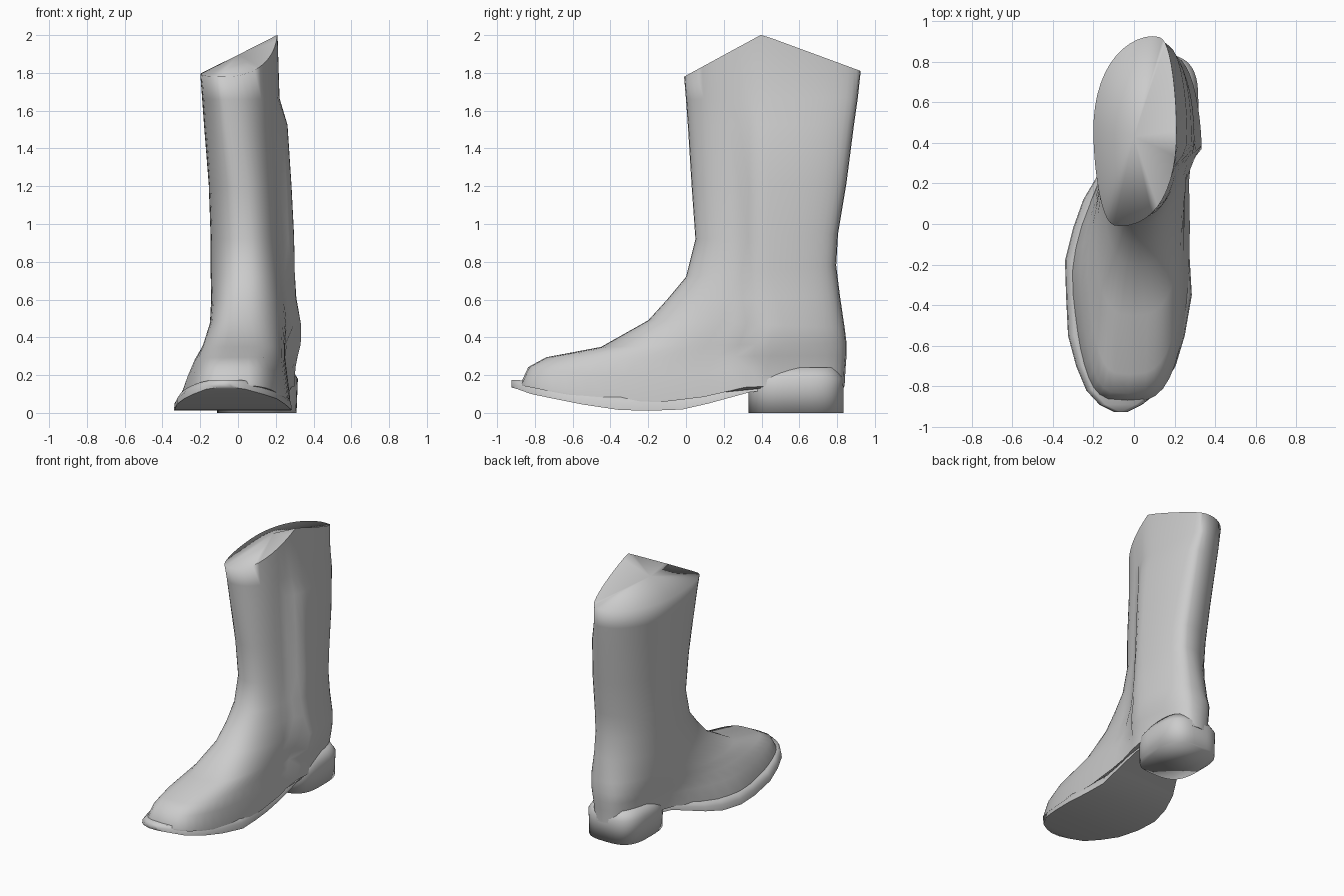
import bpy, bmesh
from math import sin, cos, pi, radians

cube = bpy.data.objects.get("Cube")
if cube:
    bpy.data.objects.remove(cube, do_unlink=True)

grey = bpy.data.materials.new("leather_grey")
grey.use_nodes = True
grey.diffuse_color = (0.6, 0.6, 0.6, 1)
grey.node_tree.nodes["Principled BSDF"].inputs["Base Color"].default_value = (0.6, 0.6, 0.6, 1)


def ramp(v, a, b):
    t = min(1, max(0, (v - a) / (b - a)))
    return t * t * (3 - 2 * t)


def mix(a, b, t):
    return a + (b - a) * t


def interp(table, y):
    """Linear lookup in (y, value) pairs."""
    for (y0, v0), (y1, v1) in zip(table, table[1:]):
        if y <= y1:
            return mix(v0, v1, max(0, (y - y0) / (y1 - y0)))
    return table[-1][1]


def loft(name, rings, angle, apex=None):
    """Skin closed rings; the first end may close on an apex point."""
    bm = bmesh.new()
    loops = [[bm.verts.new(p) for p in ring] for ring in rings]
    n = len(loops[0])
    for a, b in zip(loops, loops[1:]):
        for i in range(n):
            j = (i + 1) % n
            bm.faces.new((a[i], a[j], b[j], b[i]))
    if apex:
        tip = bm.verts.new(apex)
        for i in range(n):
            bm.faces.new((tip, loops[0][(i + 1) % n], loops[0][i]))
    else:
        bm.faces.new(loops[0])
    bm.faces.new(loops[-1])
    bmesh.ops.recalc_face_normals(bm, faces=bm.faces)
    mesh = bpy.data.meshes.new(name)
    bm.to_mesh(mesh)
    bm.free()
    mesh.materials.append(grey)
    obj = bpy.data.objects.new(name, mesh)
    bpy.context.collection.objects.link(obj)
    bpy.ops.object.select_all(action='DESELECT')
    obj.select_set(True)
    bpy.context.view_layer.objects.active = obj
    bpy.ops.object.shade_smooth_by_angle(angle=radians(angle))
    return obj


# Boot upper: front y,z; back y,z; -x limits front/back; +x limits front/back; end centres
LEVELS = [
    (-.01, 1.78, .925, 1.81, -.20, -.20, .21, .21, -.07, .09),
    (.00, 1.66, .91, 1.67, -.19, -.19, .21, .22, -.05, .10),
    (.01, 1.52, .89, 1.53, -.18, -.18, .21, .262, -.03, .11),
    (.03, 1.20, .85, 1.22, -.155, -.155, .22, .283, .02, .13),
    (.05, .92, .805, .95, -.145, -.145, .23, .297, .04, .14),
    (.00, .72, .795, .78, -.15, -.145, .24, .30, .04, .14),
    (-.10, .60, .815, .62, -.16, -.14, .25, .31, .03, .13),
    (-.20, .49, .84, .45, -.18, -.14, .26, .335, .02, .12),
    (-.45, .35, .85, .37, -.215, -.135, .25, .34, .00, .11),
    (-.74, .305, .85, .31, -.24, -.13, .25, .335, -.02, .11),
    (-.835, .26, .845, .25, -.275, -.125, .26, .325, -.03, .11),
    (-.875, .18, .84, .20, -.32, -.12, .275, .318, -.03, .11),
]
WELT = [(-.92, .165), (-.7, .12), (-.5, .085), (-.15, .065), (.1, .095), (.33, .15), (.85, .15)]
SEGMENTS = 48


def upper_ring(level, bottom=False):
    yf, zf, yb, zb, lf, lb, rf, rb, cf, cb = level
    low = ramp(zf, .6, .25)     # the foot is blunter than the shaft
    ring = []
    for i in range(SEGMENTS):
        a = 2 * pi * i / SEGMENTS
        t = (1 - cos(a)) / 2
        y, z, s = mix(yf, yb, t), mix(zf, zb, t), sin(a)
        mid, rear = mix(cf, cb, t), ramp(t, .3, .7)
        if s > 0:      # outer side steps outward behind the side seam
            edge = mix(rf, rb, ramp(y, .26, .38))
            power = mix(mix(.88, .6, low), .6, rear)
        else:
            edge = mix(lf, lb, ramp(y, -.3, .5))
            power = mix(mix(.72, .52, low), mix(1.05, .7, low), rear)
        x = mid + (edge - mid) * abs(s) ** power
        if level is LEVELS[0] and s > 0:      # pointed outer rim
            z += .21 * (1 - (abs(y - .4) / (.41 if y < .4 else .525)))
        if zf < .4:    # lower rings sag with the sole
            z = mix(z, interp(WELT, y) + (zf - .18), ramp(zf, .36, .17))
        if bottom:
            z = interp(WELT, y) - .01
        ring.append((x, y, z))
    return ring


rings = [upper_ring(l) for l in LEVELS] + [upper_ring(LEVELS[-1], True)]
loft("boot_upper", rings, 88, apex=(0, .43, 1.895))

# Sole: y, -x edge, +x edge, top z, bottom z; the welt slopes in towards the upper
SOLE = [
    (-.925, -.10, -.03, .165, .135),
    (-.89, -.17, .04, .165, .125),
    (-.82, -.235, .13, .15, .10),
    (-.70, -.285, .205, .13, .075),
    (-.55, -.325, .25, .105, .045),
    (-.35, -.335, .285, .085, .015),
    (-.18, -.34, .275, .08, .012),
    (-.02, -.30, .265, .085, .018),
    (.12, -.25, .27, .105, .05),
    (.34, -.12, .27, .155, .11),
    (.45, -.09, .27, .16, .12),
]
loft("sole", [[(l, y, b), (l + .005, y, mix(b, t, .6)), (l + .03, y, t + .01),
               (r - .03, y, t + .01), (r - .005, y, mix(b, t, .6)), (r, y, b)]
              for y, l, r, t, b in SOLE], 75)


# Heel: rounded block tucked up into the upper
def heel_ring(z, front, back, left, right):
    ring = []
    for i in range(SEGMENTS):
        c, s = cos(2 * pi * i / SEGMENTS), sin(2 * pi * i / SEGMENTS)
        u = (1 if c > 0 else -1) * abs(c) ** .65
        v = (1 if s > 0 else -1) * abs(s) ** .65
        ring.append((mix(left, right, (u + 1) / 2), mix(front, back, (v + 1) / 2), z))
    return ring


loft("heel", [heel_ring(.24, .40, .80, -.08, .28),
              heel_ring(.18, .34, .837, -.115, .317),
              heel_ring(.13, .33, .835, -.115, .315),
              heel_ring(.0, .33, .835, -.11, .31)], 100)
